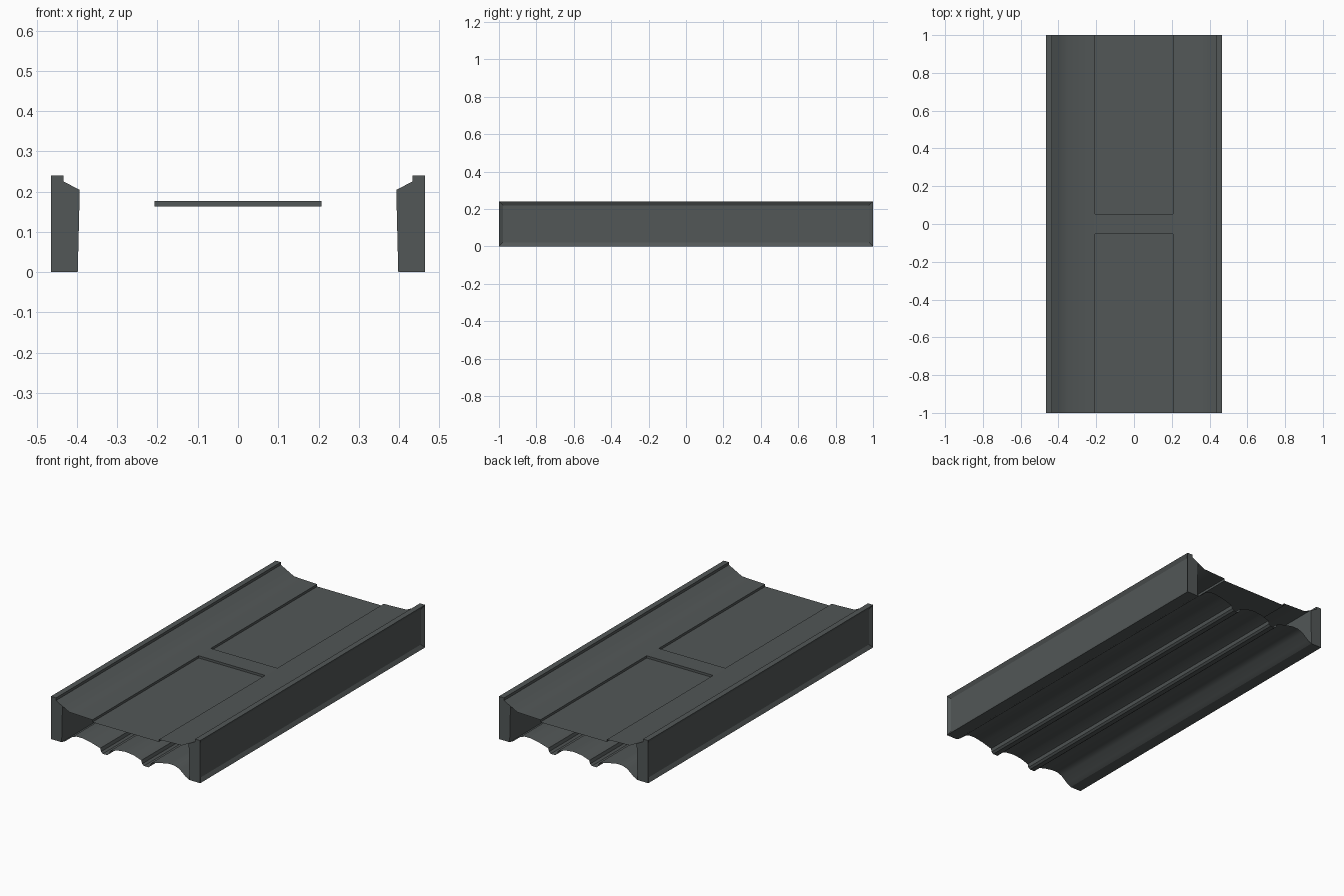
import bpy, bmesh, math

if "Cube" in bpy.data.objects:
    bpy.data.objects.remove(bpy.data.objects["Cube"])

grey = bpy.data.materials.new("dark grey")
grey.diffuse_color = (0.085, 0.096, 0.096, 1)
grey.use_nodes = True
grey.node_tree.nodes["Principled BSDF"].inputs["Base Color"].default_value = grey.diffuse_color


def finish(name, bm, smooth=False):
    me = bpy.data.meshes.new(name)
    bm.to_mesh(me)
    bm.free()
    me.materials.append(grey)
    ob = bpy.data.objects.new(name, me)
    bpy.context.collection.objects.link(ob)
    if smooth:
        bpy.ops.object.select_all(action='DESELECT')
        ob.select_set(True)
        bpy.context.view_layer.objects.active = ob
        bpy.ops.object.shade_smooth_by_angle(angle=math.radians(35))
    return ob


def sheet(profile, y0, y1):
    """Open x-z profile (left to right) swept along y, normals up."""
    bm = bmesh.new()
    a = [bm.verts.new((x, y0, z)) for x, z in profile]
    b = [bm.verts.new((x, y1, z)) for x, z in profile]
    for i in range(len(profile) - 1):
        bm.faces.new((a[i], a[i + 1], b[i + 1], b[i]))
    return bm


# Side rails: closed prisms with a shallow inset panel on the outer wall
rail = [(0.465, 0), (0.465, 0.24), (0.433, 0.24), (0.433, 0.225),
        (0.393, 0.204), (0.398, 0)]
for side, label in ((1, "right"), (-1, "left")):
    bm = bmesh.new()
    a = [bm.verts.new((side * x, -1, z)) for x, z in rail]
    b = [bm.verts.new((side * x, 1, z)) for x, z in rail]
    n = len(rail)
    walls = [bm.faces.new((a[i], a[(i + 1) % n], b[(i + 1) % n], b[i])) for i in range(n)]
    bm.faces.new(a)
    bm.faces.new(b)
    bmesh.ops.recalc_face_normals(bm, faces=bm.faces)
    bmesh.ops.inset_region(bm, faces=[walls[0]], thickness=0.03, depth=-0.012)
    finish(label + "_side_rail", bm)

# Deck: thin sheets beside the two sunken panels, plus the bridge between them
TOP, LOW, PX, PY = 0.1765, 0.1635, 0.207, 0.054
half = [(-0.393, 0.204), (-0.35, 0.182), (-PX, TOP)]
finish("left_deck", sheet(half, -1, 1), True)
finish("right_deck", sheet([(-x, z) for x, z in reversed(half)], -1, 1), True)
finish("deck_bridge", sheet([(-PX, TOP), (PX, TOP)], -PY, PY))

# Sunken panels: floor, long side walls and inner end wall, open at the outer end
for s, label in ((-1, "front"), (1, "back")):
    y0, y1 = sorted((s * PY, s))
    bm = sheet([(-PX, TOP), (-PX, LOW), (PX, LOW), (PX, TOP)], y0, y1)
    end = [bm.verts.new((x, s * PY, z)) for x, z in
           ((-PX, LOW), (PX, LOW), (PX, TOP), (-PX, TOP))]
    bm.faces.new(end if s < 0 else end[::-1])
    bmesh.ops.remove_doubles(bm, verts=bm.verts, dist=1e-5)
    finish(label + "_sunken_panel", bm)

# Underside: thin arched sheet with sloped edges and two channel ribs
left = [(-0.398, 0), (-0.375, 0.012), (-0.335, 0.045), (-0.305, 0.056), (-0.27, 0.057),
        (-0.215, 0.047), (-0.158, 0.03), (-0.153, 0.012), (-0.142, 0.003),
        (-0.114, 0.003), (-0.103, 0.012), (-0.098, 0.03), (-0.05, 0.046)]
bm = sheet(left + [(0, 0.052)] + [(-x, z) for x, z in reversed(left)], -1, 1)
bmesh.ops.reverse_faces(bm, faces=bm.faces)
finish("ribbed_underside", bm, True)
